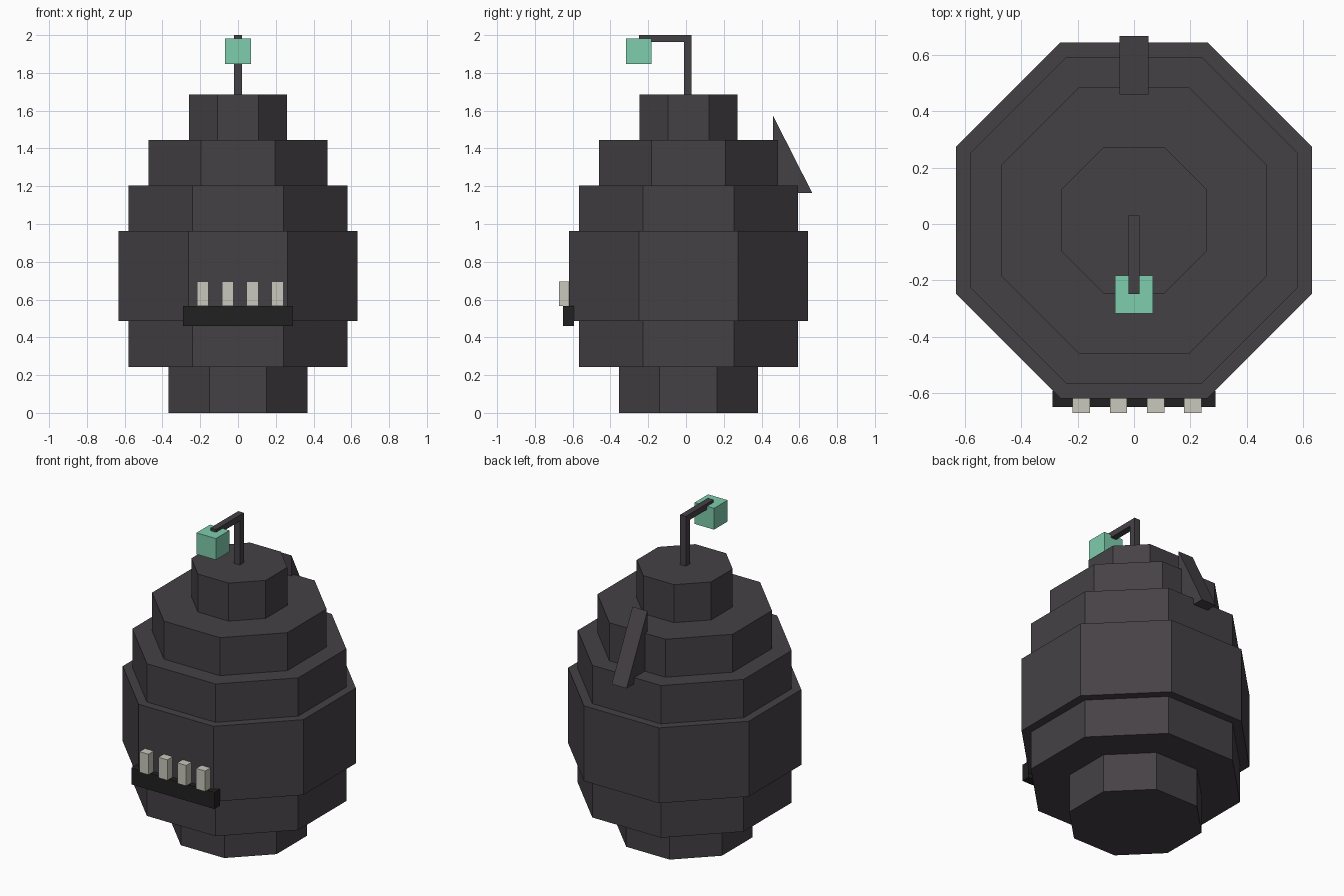
import bpy, bmesh, math

if "Cube" in bpy.data.objects:
    bpy.data.objects.remove(bpy.data.objects["Cube"])


def material(name, rgb):
    m = bpy.data.materials.new(name)
    m.diffuse_color = (*rgb, 1)
    m.use_nodes = True
    m.node_tree.nodes["Principled BSDF"].inputs["Base Color"].default_value = m.diffuse_color
    return m


CHARCOAL = material("charcoal", (0.060, 0.053, 0.060))
BLACK = material("black", (0.015, 0.015, 0.015))
BONE = material("bone", (0.58, 0.58, 0.51))
TEAL = material("teal", (0.21, 0.61, 0.42))


def prism(name, points, direction, mat):
    """Extrude a closed 3D outline along a direction."""
    bm = bmesh.new()
    face = bm.faces.new([bm.verts.new(p) for p in points])
    out = bmesh.ops.extrude_face_region(bm, geom=[face])
    top = [v for v in out["geom"] if isinstance(v, bmesh.types.BMVert)]
    bmesh.ops.translate(bm, verts=top, vec=direction)
    # keep the starting cap so the solid is closed
    if not face.is_valid:
        bmesh.ops.holes_fill(bm, edges=bm.edges)
    elif all(len(e.link_faces) == 1 for e in face.edges):
        bmesh.ops.remove_doubles(bm, verts=bm.verts, dist=1e-5)
    bmesh.ops.recalc_face_normals(bm, faces=bm.faces)
    mesh = bpy.data.meshes.new(name)
    bm.to_mesh(mesh)
    bm.free()
    mesh.materials.append(mat)
    obj = bpy.data.objects.new(name, mesh)
    bpy.context.collection.objects.link(obj)
    return obj


def box(name, x, y, z, mat):
    """Box from (min, max) ranges."""
    outline = [(x[0], y[0], z[0]), (x[1], y[0], z[0]),
               (x[1], y[1], z[0]), (x[0], y[1], z[0])]
    return prism(name, outline, (0, 0, z[1] - z[0]), mat)


# Stacked octagonal body tiers: (bottom, top, distance from axis to flat side)
CY = 0.013
tiers = [("base", 0.0, 0.243, 0.367), ("lower_belly", 0.243, 0.487, 0.58),
         ("belly", 0.487, 0.963, 0.632), ("upper_belly", 0.963, 1.205, 0.58),
         ("shoulder", 1.205, 1.445, 0.473), ("crown", 1.445, 1.685, 0.26)]
for name, z0, z1, flat in tiers:
    r = flat / math.cos(math.pi / 8)
    ring = [(r * math.cos(a), CY + r * math.sin(a), z0)
            for a in (math.pi / 8 + i * math.pi / 4 for i in range(8))]
    prism(name, ring, (0, 0, z1 - z0), CHARCOAL)

# Wedge fin on the back
prism("back_fin", [(-0.052, 0.46, 1.165), (-0.052, 0.668, 1.165),
                   (-0.052, 0.46, 1.575)], (0.104, 0, 0), CHARCOAL)

# Bent rod carrying the lure, as one L-shaped profile
rod = [(0.03, 1.68), (0.03, 2.0), (-0.248, 2.0),
       (-0.248, 1.963), (-0.01, 1.963), (-0.01, 1.68)]
prism("lure_rod", [(-0.02, y, z) for y, z in rod], (0.04, 0, 0), CHARCOAL)
box("lure", (-0.068, 0.068), (-0.318, -0.183), (1.848, 1.983), TEAL)

# Jaw and teeth
box("jaw", (-0.29, 0.29), (-0.65, -0.594), (0.46, 0.565), BLACK)
for i in range(4):
    cx = -0.187 + i * 0.132
    box(f"tooth_{i + 1}", (cx - 0.031, cx + 0.031), (-0.672, -0.612),
        (0.565, 0.695), BONE)
